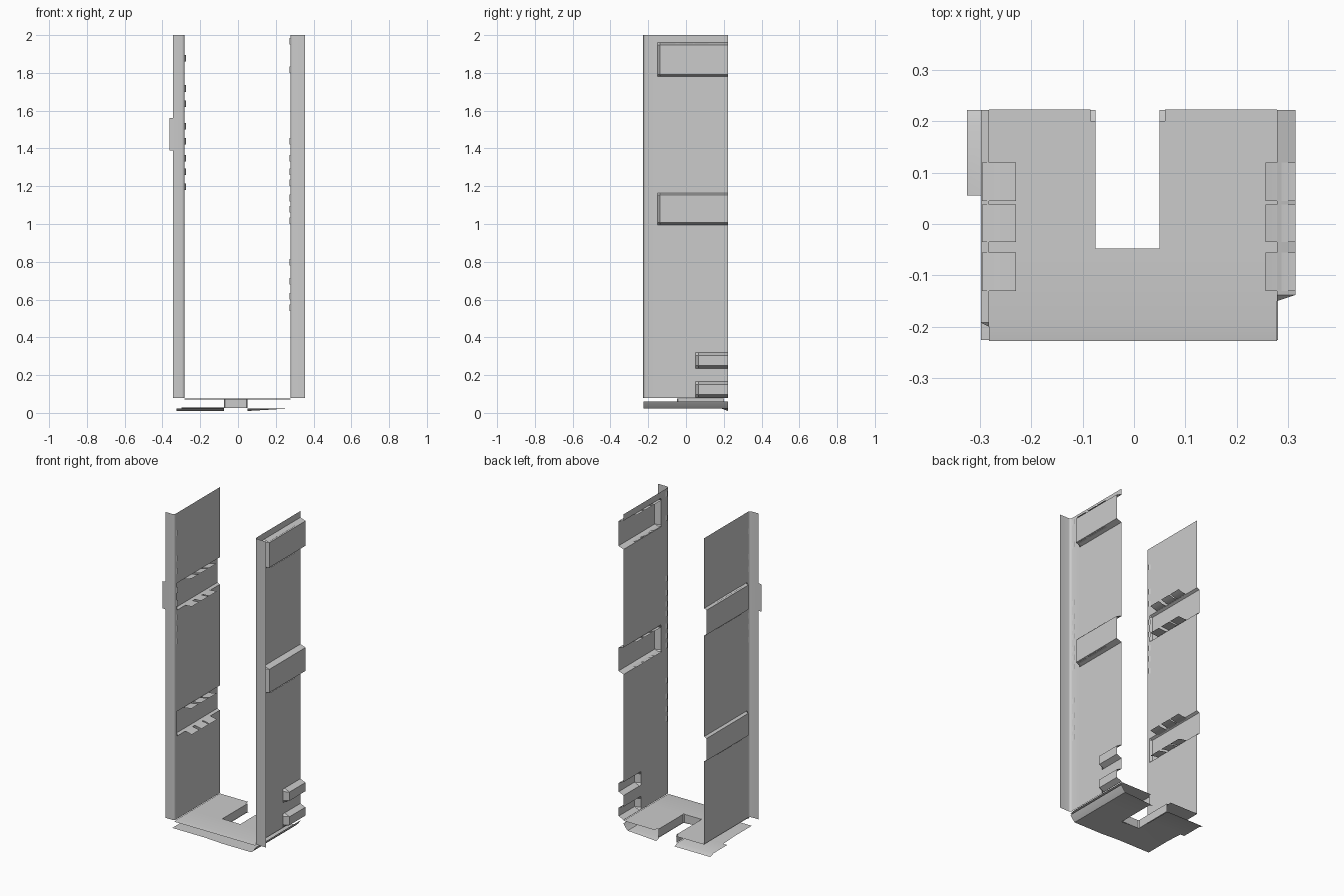
import bpy, bmesh, math

if "Cube" in bpy.data.objects:
    bpy.data.objects.remove(bpy.data.objects["Cube"])

def sheet(name, us, vs, f, keep=lambda u, v: True):
    """Thin sheet: grid over us x vs, mapped to space by f; keep() tests cell centres."""
    bm = bmesh.new()
    g = [[bm.verts.new(f(u, v)) for v in vs] for u in us]
    for i in range(len(us) - 1):
        for j in range(len(vs) - 1):
            if keep((us[i] + us[i + 1]) / 2, (vs[j] + vs[j + 1]) / 2):
                bm.faces.new((g[i][j], g[i + 1][j], g[i + 1][j + 1], g[i][j + 1]))
    bmesh.ops.delete(bm, geom=[v for v in bm.verts if not v.link_faces], context='VERTS')
    me = bpy.data.meshes.new(name)
    bm.to_mesh(me)
    bm.free()
    ob = bpy.data.objects.new(name, me)
    bpy.context.collection.objects.link(ob)
    bpy.ops.object.select_all(action='DESELECT')
    ob.select_set(True)
    bpy.context.view_layer.objects.active = ob
    bpy.ops.object.shade_smooth_by_angle(angle=math.radians(35))
    return ob

def ramp(t, a, b, r):
    """0 outside a..b, 1 inside, linear over r at each end."""
    return max(0, min(1, (t - a) / r, (b - t) / r))

def side_panel(name, s, x0, x_out, bands, wide=None):
    """Side wall with pressed-out bands and a folded front flange."""
    # profile runs from back edge to the fold, then out along the flange
    r = 0.015
    fold = [(x0 + r * (1 - math.cos(a)), -0.213 - r * math.sin(a))
            for a in (math.pi / 8 * k for k in range(1, 5))]
    ys = {0.222, -0.213}
    zs = {0.08, 2.0}
    for z0, z1, y0, y1, d, e in bands:
        ys |= {y0, y0 + e}
        if y1 < 0.22:
            ys |= {y1, y1 - e}
        zs |= {z0, z0 + e, z1 - e, z1}
    if wide:
        zs |= {wide[0] - .002, wide[0], wide[1], wide[1] + .002}
    prof = [(x0, y) for y in sorted(ys, reverse=True)] + fold + [(x_out, -0.228)]

    def f(i, z):
        x, y = prof[i]
        if y > -0.213:
            for z0, z1, y0, y1, d, e in bands:
                yr = ramp(y, y0, y1 if y1 < .22 else 9, e)
                x += d * ramp(z, z0, z1, e) * yr
        if wide and wide[0] <= z <= wide[1]:
            x += wide[2] if i == len(prof) - 1 else 0
        return (s * x, y, z)
    sheet(name, range(len(prof)), sorted(zs), f)

def louvres(name, s, xa, xb, heights):
    """Three inward tongues along each band edge, gently bent and tilted."""
    k = 0
    for z, tilt in heights:
        for y0, y1 in ((-0.13, -0.055), (-0.035, 0.038), (0.045, 0.12)):
            k += 1
            sheet(f"{name}_{k}", [0, .35, .7, 1], [y0, (y0 + y1) / 2, y1],
                  lambda t, y: (s * (xa + (xb - xa) * t), y,
                                z + tilt * t * t))

# side walls
side_panel("right_wall", 1, 0.278, 0.355,
           [(1.78, 1.96, -0.15, 0.3, 0.036, 0.012),
            (0.995, 1.165, -0.15, 0.3, 0.036, 0.012),
            (0.235, 0.32, 0.05, 0.3, 0.034, 0.015),
            (0.082, 0.165, 0.05, 0.3, 0.034, 0.015)])
side_panel("left_wall", -1, 0.282, 0.345,
           [(1.39, 1.56, -0.20, 0.3, 0.016, 0.008),
            (0.60, 0.755, -0.20, 0.3, 0.016, 0.008)],
           wide=(1.39, 1.56, 0.018))

# louvre tongues
louvres("right_louvre", 1, 0.314, 0.256,
        [(1.955, .008), (1.785, .015), (1.155, .012), (1.0, .01)])
louvres("left_louvre", -1, 0.296, 0.23,
        [(1.56, .015), (1.395, .004), (0.75, .01), (0.605, -.01)])

# small tabs behind the front fold
for name, s, x, zs in (
        ("right_tab", 1, 0.278, (.54, .6, .68, .78, 1.0, 1.06, 1.12, 1.2, 1.26, 1.33, 1.42, 1.8, 1.95)),
        ("left_tab", -1, 0.282, (1.18, 1.26, 1.33, 1.42, 1.5, 1.62, 1.7, 1.86))):
    for n, z in enumerate(zs):
        sheet(f"{name}_{n}", [0, .5, 1], [z, z + .035],
              lambda t, v: (s * (x + .001 - .007 * math.sin(math.pi * t)),
                            -0.215 + .025 * t, v))

# floor plate with rear notch
def in_notch(x, y):
    return -0.075 < x < 0.05 and y > -0.048
sheet("floor_plate", [-0.282, -0.085, -0.075, 0.05, 0.06, 0.278],
      [-0.228, -0.195, -0.048, 0.2, 0.223],
      lambda x, y: (x, y, 0.072 if y < -0.2 else 0.077),
      lambda x, y: not in_notch(x, y) and not (y > .2 and -.086 < x < .061))

# wall around the notch, joining the floor to the tray
notch = [(-0.075, 0.2), (-0.075, -0.042), (-0.069, -0.048),
         (0.044, -0.048), (0.05, -0.042), (0.05, 0.2)]
sheet("notch_wall", range(len(notch)), [0.025, 0.077], lambda i, z: (*notch[i], z))

# lower tray with a raised right edge and a wider rear left corner
def tray(x, y):
    z = 0.022 + (0.006 if x < -0.07 and y < 0 else 0)
    z += 0.038 * max(0, (x - 0.25) / 0.03) ** 1.3
    return (x, y, z - (0.012 if y > 0.2 and x < 0.25 else 0))
sheet("lower_tray", [-0.325, -0.298, -0.075, 0.05, 0.25, 0.265, 0.28],
      [-0.226, -0.048, 0.055, 0.19, 0.222], tray,
      lambda x, y: not in_notch(x, y) and not (x < -0.298 and y < 0.055))
